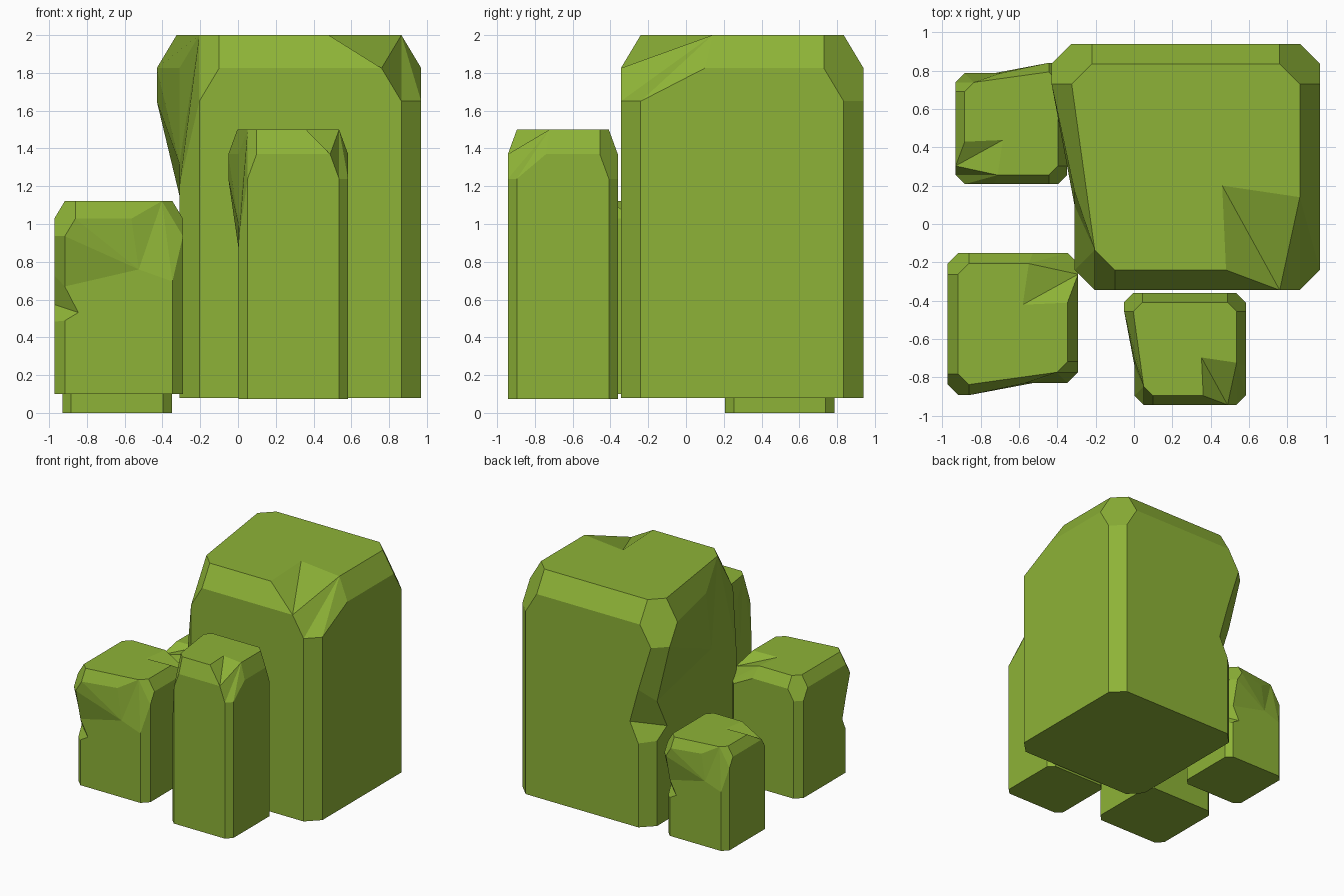
import bpy, bmesh, math
from mathutils import Vector

if "Cube" in bpy.data.objects:
    bpy.data.objects.remove(bpy.data.objects["Cube"])

green = bpy.data.materials.new("leaf green")
green.diffuse_color = (0.27, 0.45, 0.038, 1)
green.use_nodes = True
green.node_tree.nodes["Principled BSDF"].inputs["Base Color"].default_value = green.diffuse_color

X0, X1, Y0, Y1, C = -0.31, 0.97, -0.345, 0.94, 0.105   # main block extents, chamfer
ZB, ZL, ZH, ZT = 0.08, 1.65, 1.825, 2.0                # base, chamfer levels, top
ORIGIN = Vector((0.33, 0.2975, ZB))


def block_points():
    """Corners run 0-3 counter-clockwise from front left; 'i' / 'o' = on the incoming / outgoing side."""
    p = {}
    for k, (x, y, sx, sy) in enumerate([(X0, Y0, 1, 1), (X1, Y0, -1, 1),
                                        (X1, Y1, -1, -1), (X0, Y1, 1, -1)]):
        def on_x_side(d, e, z):
            return Vector((x + sx * d, y + sy * e, z))
        for side in "io":
            along_y = (side == "i") == (k % 2 == 0)    # point lies on a left/right side
            for name, d, e, z in (("bot", 0, C, ZB), ("low", 0, C, ZL),
                                  ("hi", 0, 2 * C, ZH), ("top", C, 2 * C, ZT)):
                p[k, side, name] = on_x_side(d, e, z) if along_y else on_x_side(e, d, z)
    # front-left corner: cut stretched down the left side
    p[0, "i", "low"].z = 1.2
    p[0, "i", "hi"].y = 0.17
    p["q"] = Vector((X0, 0.096, 1.32))
    # front-right corner: dented top
    p[1, "i", "top"].x = 0.48
    p[1, "o", "top"].y = 0.14
    p[1, "o", "hi"].y = 0.10
    p["n"] = Vector((0.46, 0.20, ZT))
    # back-left corner: overhanging top above a notch
    for side in "io":
        for name in ("low", "hi", "top"):
            p[3, side, name].x -= 0.12
    for name, back_x, back_z, left_y, left_z in (("n1", X0 + C, 0.80, Y1 - C, 0.81),
                                                 ("n2", -0.125, 0.97, 0.70, 0.89),
                                                 ("n3", X0 + C, 1.26, Y1 - C, 1.15)):
        p[3, "i", name] = Vector((back_x, Y1, back_z))
        p[3, "o", name] = Vector((X0, left_y, left_z))
    return p


def block_faces():
    faces = []
    notch = ("n1", "n2", "n3")
    for k in range(4):
        j = (k + 1) % 4
        i = lambda n: (k, "i", n)
        o = lambda n: (k, "o", n)
        nx = lambda n: (j, "i", n)
        # side wall
        if k == 3:
            faces.append([o("bot"), nx("bot"), nx("low"), "q", o("n3"), o("n2"), o("n1")])
            faces += [["q", nx("hi"), o("hi")], ["q", o("hi"), o("low")], ["q", o("low"), o("n3")]]
        else:
            extra = [nx(n) for n in notch] if k == 2 else []
            faces.append([o("bot"), nx("bot")] + extra + [nx("low"), nx("hi"), o("hi"), o("low")])
        # sloped top edge
        faces.append([o("hi"), nx("hi"), nx("top"), o("top")])
        # upright chamfer
        levels = ("bot",) + (notch if k == 3 else ()) + ("low",)
        for a, b in zip(levels, levels[1:]):
            faces.append([i(a), o(a), o(b), i(b)])
        # corner facet
        if k == 0:
            ring = ["q", i("low"), o("low"), o("hi"), o("top")]
            faces.append([i("top"), i("hi"), "q"])
            faces.append([i("top"), "q", i("low")])
            faces.append([i("top"), i("low"), o("low")])
            faces.append([i("top")] + ring[2:])
        elif k == 1:
            ring = ["n", i("hi"), i("low"), o("low"), o("hi")]
            faces += [[o("top"), a, b] for a, b in zip(ring, ring[1:])]
            faces.append(["n", i("top"), i("hi")])
        else:
            faces.append([i("low"), o("low"), o("hi"), o("top"), i("top"), i("hi")])
    top = []
    for k in range(4):
        top += [(k, "i", "top")] + (["n"] if k == 1 else []) + [(k, "o", "top")]
    faces.append(top)
    faces.append([(k, s, "bot") for k in (3, 2, 1, 0) for s in "oi"])
    return faces


# one shared chipped block shape
bm = bmesh.new()
verts = {key: bm.verts.new(co - ORIGIN) for key, co in block_points().items()}
for f in block_faces():
    bm.faces.new([verts[key] for key in f])
bmesh.ops.recalc_face_normals(bm, faces=bm.faces)
mesh = bpy.data.meshes.new("chipped_block")
bm.to_mesh(mesh)
bm.free()
mesh.materials.append(green)

# the four blocks: name, location, turn, scale
for name, loc, turn, scale in (
        ("large_block", ORIGIN, 0, (1, 1, 1)),
        ("front_block", (0.293, -0.652, 0.073), 0, (0.453, 0.453, 0.743)),
        ("left_block", (-0.632, -0.49, 0.10), 90, (0.53, 0.53, 0.532)),
        ("back_left_block", (-0.64, 0.497, 0), -90, (0.452, 0.452, 0.45))):
    ob = bpy.data.objects.new(name, mesh)
    ob.location = loc
    ob.rotation_euler.z = math.radians(turn)
    ob.scale = scale
    bpy.context.collection.objects.link(ob)
